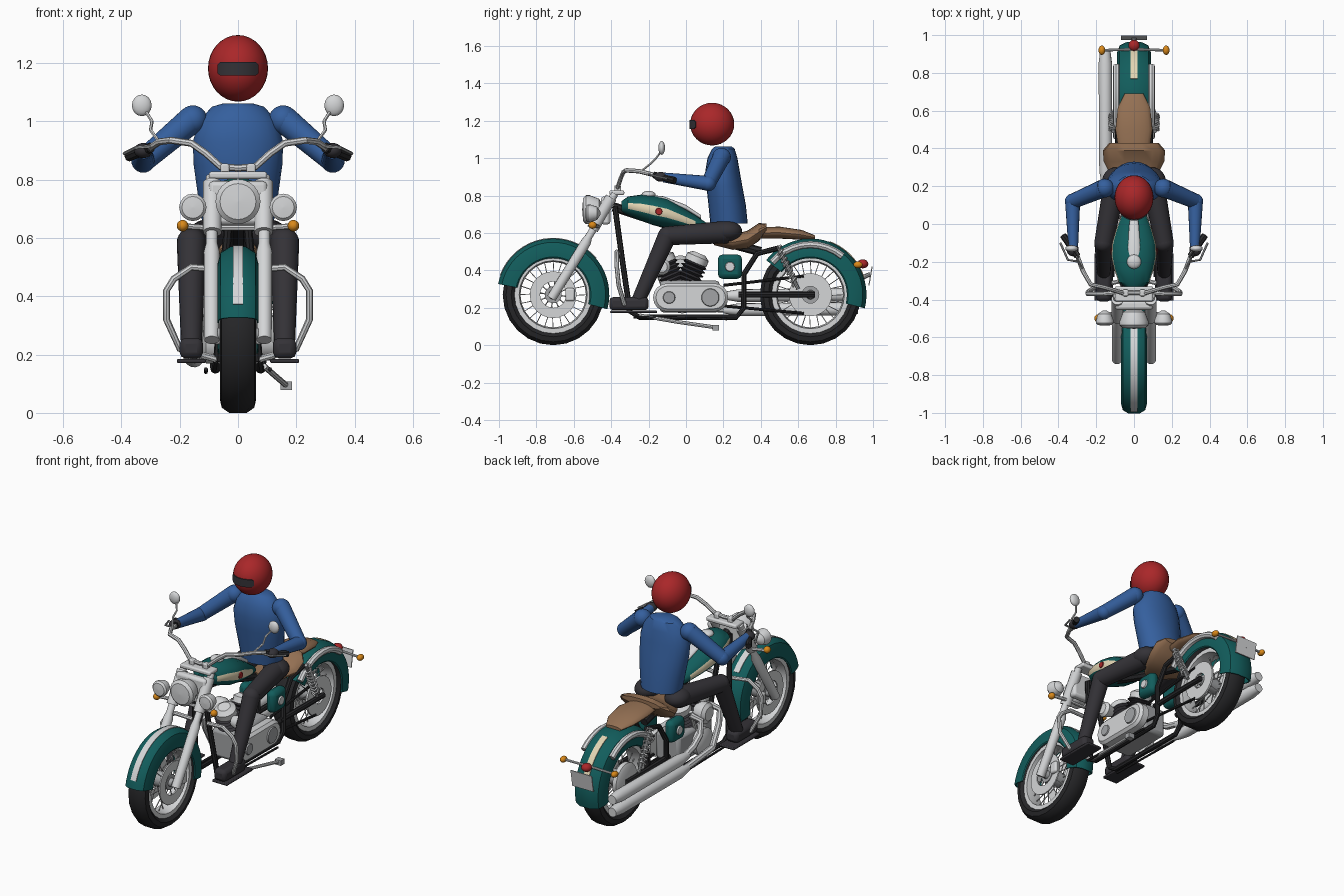
import bpy, bmesh
from math import sin, cos, pi, radians
from mathutils import Vector as V

cube = bpy.data.objects.get("Cube")
if cube:
    bpy.data.objects.remove(cube)


def material(name, r, g, b):
    m = bpy.data.materials.new(name)
    m.use_nodes = True
    m.diffuse_color = (r, g, b, 1)
    m.node_tree.nodes["Principled BSDF"].inputs["Base Color"].default_value = (r, g, b, 1)
    return m


teal = material("teal paint", .006, .11, .108)
red = material("red", .4, .02, .022)
blue = material("blue cloth", .035, .115, .34)
dark = material("charcoal", .034, .032, .038)
black = material("black", .02, .02, .022)
silver = material("chrome", .66, .67, .68)
grey = material("steel", .36, .37, .38)
brown = material("tan leather", .3, .165, .088)
orange = material("orange", .7, .25, .01)
cream = material("cream", .76, .66, .45)


def loft(name, rings, mat, closed=False, mirror=False, angle=35):
    """Skin a list of equal rings; cap the ends or join them up."""
    bm = bmesh.new()
    rows = [[bm.verts.new(p) for p in ring] for ring in rings]
    n = len(rows[0])
    for i in range(len(rows) if closed else len(rows) - 1):
        a, b = rows[i], rows[(i + 1) % len(rows)]
        for j in range(n):
            k = (j + 1) % n
            bm.faces.new((a[j], a[k], b[k], b[j]))
    if not closed:
        bm.faces.new(rows[0])
        bm.faces.new(rows[-1])
    bmesh.ops.recalc_face_normals(bm, faces=bm.faces)
    mesh = bpy.data.meshes.new(name)
    bm.to_mesh(mesh)
    bm.free()
    mesh.materials.append(mat)
    mesh.polygons.foreach_set("use_smooth", [True] * len(mesh.polygons))
    mesh.set_sharp_from_angle(angle=radians(angle))
    ob = bpy.data.objects.new(name, mesh)
    bpy.context.scene.collection.objects.link(ob)
    if mirror:
        ob.modifiers.new("mirror", 'MIRROR').use_mirror_merge = False
    return ob


def paint(ob, mat, rule):
    ob.data.materials.append(mat)
    for p in ob.data.polygons:
        if rule(p):
            p.material_index = 1


def ring(c, u, v, n=16):
    return [V(c) + V(u) * cos(2 * pi * i / n) + V(v) * sin(2 * pi * i / n) for i in range(n)]


def tube(name, pts, r, mat, mirror=False, n=8):
    """Round bar along a path; r is one radius or one per point."""
    pts = [V(p) for p in pts]
    rad = r if isinstance(r, (list, tuple)) else [r] * len(pts)
    tan = [(pts[min(i + 1, len(pts) - 1)] - pts[max(i - 1, 0)]).normalized() for i in range(len(pts))]
    u = tan[0].orthogonal().normalized()
    rings = []
    for i, p in enumerate(pts):
        if i:
            u = tan[i - 1].rotation_difference(tan[i]) @ u
        rings.append(ring(p, u * rad[i], tan[i].cross(u) * rad[i], n))
    return loft(name, rings, mat, mirror=mirror)


def lathe(name, c, prof, mat, axis='x', n=24, closed=False, mirror=False):
    """Turn (offset, radius) pairs around an axis through c."""
    ax, u = (V((1, 0, 0)), V((0, 1, 0))) if axis == 'x' else (V((0, 1, 0)), V((1, 0, 0)))
    up = V((0, 0, 1))
    return loft(name, [ring(V(c) + ax * o, u * r, up * r, n) for o, r in prof], mat, closed, mirror)


def ball(name, c, size, mat, mirror=False, n=12):
    sx, sy, sz = size
    rings = []
    for i in range(n + 1):
        t = pi * min(max(i / n, .01), .99)
        s = sin(t)
        rings.append(ring(V(c) + V((0, 0, sz * cos(t))), (sx * s, 0, 0), (0, sy * s, 0), 2 * n))
    return loft(name, rings, mat, mirror=mirror, angle=60)


def box(name, c, size, mat, mirror=False, bevel=0):
    h = V(size) / 2
    rows = [[V(c) + V((a * h.x, b * h.y, s * h.z)) for a, b in ((-1, -1), (1, -1), (1, 1), (-1, 1))] for s in (-1, 1)]
    ob = loft(name, rows, mat, mirror=mirror)
    if bevel:
        m = ob.modifiers.new("bevel", 'BEVEL')
        m.width, m.segments = bevel, 2
    return ob


def along_y(name, rows, mat, n=20):
    """Body from (y, z, half width, half height) sections."""
    return loft(name, [ring((0, y, z), (w, 0, 0), (0, 0, h), n) for y, z, w, h in rows], mat)


# Wheels
AXLE, FRONT, REAR = .27, -.71, .665
half = [(.062, .225), (.056, .252), (.03, .27)]
tyre = [(-.042, .203)] + [(-x, r) for x, r in half] + half[::-1] + [(.042, .203)]
for label, y in (("front", FRONT), ("rear", REAR)):
    hub = (0, y, AXLE)
    lathe(label + "_tyre", hub, tyre, black, closed=True)
    lathe(label + "_rim", hub, [(-.046, .182), (-.046, .21), (.046, .21), (.046, .182), (0, .175)], silver, closed=True)
    lathe(label + "_hub", hub, [(-.07, .02), (-.05, .025), (-.05, .045), (.05, .045), (.05, .025), (.07, .02)], grey)
    for i in range(24):
        a, b = 2 * pi * i / 24, 2 * pi * (i + (.8 if i % 2 else -.8)) / 24
        x = .035 if i % 4 < 2 else -.035
        tube(label + "_spoke", [(x, y + .04 * cos(b), AXLE + .04 * sin(b)),
             (0, y + .18 * cos(a), AXLE + .18 * sin(a))], .003, silver, n=4)
lathe("brake_disc", (.06, FRONT, AXLE), [(-.004, .07), (-.004, .125), (.004, .125), (.004, .07)], silver, closed=True, mirror=True)
box("brake_caliper", (.07, -.62, .27), (.025, .05, .07), silver, True, .01)
lathe("rear_sprocket", (.07, REAR, AXLE), [(-.006, .045), (-.006, .115), (.006, .115), (.006, .045)], silver, closed=True)
lathe("rear_drum", (-.06, REAR, AXLE), [(-.02, .08), (-.01, .1), (.015, .1)], silver)


# Fenders
def fender(name, y, w, a0, a1, stripe, lo, hi):
    R = .302
    side = [(w, R - .1), (w, R - .06), (.85 * w, R - .022), (.4 * w, R - .002)]
    outer = side + [(-x, r) for x, r in side[::-1]]
    prof = outer + [(x * .93, r - .007) for x, r in outer[::-1]]
    rings = []
    for i in range(29):
        a = radians(a0 + (a1 - a0) * i / 28)
        rings.append([V((x, y + r * cos(a), AXLE + r * sin(a))) for x, r in prof])
    loft(name, rings, teal)
    # thin centre stripe on the crown
    rows = []
    for i in range(17):
        a = radians(lo + (hi - lo) * i / 16)
        rows.append([V((x, y + r * cos(a), AXLE + r * sin(a))) for x, r in
                     ((-.018, R - .004), (.018, R - .004), (.018, R + .002), (-.018, R + .002))])
    loft(name + "_stripe", rows, stripe)


fender("front_fender", FRONT, .07, 169, -15, silver, 160, 40)
fender("rear_fender", REAR, .09, 142, -14, cream, 70, 18)
arc = [radians(140 - 10 * i) for i in range(10)]
tube("fender_rail", [(.092, REAR + .268 * cos(a), AXLE + .268 * sin(a)) for a in arc], .019, silver, True)

# Fork, lamps and handlebar
tube("fork_leg", [(.09, -.38, .81), (.09, -.52, .58), (.09, -.535, .55), (.09, -.72, .25)], [.02, .02, .028, .026], silver, True, 12)
tube("fork_cover", [(.088, -.4, .79), (.088, -.5, .62)], .032, silver, True, 12)
box("fork_cowl", (0, -.43, .72), (.2, .05, .15), silver, bevel=.015)
box("top_clamp", (0, -.37, .815), (.2, .08, .025), silver, bevel=.008)
box("bar_riser", (.045, -.365, .83), (.03, .035, .05), silver, True, .006)
lamp = [(-.055, .02), (-.05, .8), (-.035, 1), (-.015, 1), (.035, .75), (.06, .2)]
lathe("headlight", (0, -.5, .725), [(o, r * .077) for o, r in lamp], silver, 'y')
lathe("spot_lamp", (.155, -.5, .705), [(o * .7, r * .047) for o, r in lamp], silver, 'y', 16, mirror=True)
tube("lamp_bar", [(-.18, -.49, .64), (-.1, -.47, .635), (.1, -.47, .635), (.18, -.49, .64)], .01, silver)
ball("front_indicator", (.19, -.5, .642), (.02, .022, .02), orange, True, 8)
tube("handlebar", [(0, -.365, .84), (.06, -.365, .845), (.11, -.35, .89), (.16, -.335, .925), (.23, -.32, .935),
     (.27, -.25, .93), (.3, -.17, .91), (.36, -.08, .885)], .012, silver, True)
tube("grip", [(.3, -.17, .91), (.375, -.06, .88)], .018, black, True)
tube("lever", [(.29, -.2, .915), (.35, -.19, .91), (.39, -.1, .89)], .006, grey, True, 6)
tube("mirror_stem", [(.27, -.24, .93), (.3, -.19, .97), (.295, -.16, 1.0), (.32, -.13, 1.04)], .006, silver, True, 6)
ball("mirror", (.33, -.13, 1.055), (.034, .018, .037), silver, True, 8)

# Tank and seat
tank = along_y("fuel_tank", [(-.345, .74, .03, .03), (-.31, .745, .08, .05), (-.24, .735, .105, .07), (-.17, .72, .12, .08),
               (-.1, .705, .115, .078), (-.03, .68, .095, .063), (.05, .65, .065, .045), (.13, .62, .03, .02)], teal)
paint(tank, cream, lambda p: -.25 < p.normal.z < .42 and -.3 < p.center.y < .06 and abs(p.center.x) > .05)
lathe("tank_badge", (.118, -.145, .715), [(0, .019), (.006, .017)], red, n=12, mirror=True)
along_y("tank_console", [(-.23, .795, .03, .012), (-.12, .782, .034, .014), (0, .736, .025, .014), (.08, .685, .012, .01)], silver)
ball("speedometer", (0, -.2, .805), (.038, .038, .02), silver, n=8)
along_y("rider_seat", [(.15, .565, .05, .03), (.25, .55, .12, .04), (.33, .565, .16, .048), (.39, .605, .165, .048), (.43, .63, .13, .02)], brown)
along_y("pillion_seat", [(.38, .6, .08, .03), (.5, .602, .098, .032), (.62, .59, .085, .026), (.69, .575, .05, .012)], brown)

# Engine
box("crankcase", (0, .02, .26), (.16, .32, .17), grey, bevel=.02)
for label, s in (("front", -1), ("rear", 1)):
    axis = V((0, s * sin(.4), cos(.4)))
    base = V((0, -.03 + s * .03, .32))
    side = axis.cross(V((1, 0, 0)))
    rows = []
    for i in range(13):
        r = .07 if i % 2 else .05
        rows.append(ring(base + axis * (.011 * i), (r, 0, 0), side * r, 16))
    loft(label + "_cylinder", rows, dark)
    tube(label + "_cylinder_head", [base + axis * .13, base + axis * .165, base + axis * .185], [.062, .062, .035], silver, n=16)
    tube(label + "_pushrod", [(-.07, base.y, .3), V((-.07, 0, 0)) + base + axis * .14], .012, silver)
hull = []
for x, k in ((.08, 1), (.12, 1), (.135, .8)):
    hull.append([V((x, cy + .076 * k * cos(a), .255 + .076 * k * sin(a))) for cy, start in ((.15, -90), (-.1, 90))
                 for a in (radians(start + 22.5 * i) for i in range(9))])
loft("primary_cover", hull, silver)
lathe("clutch_cover", (.13, .13, .255), [(0, .05), (.012, .045)], grey)
lathe("alternator_cover", (.13, -.09, .255), [(0, .035), (.012, .03)], grey)
lathe("horn", (.1, -.13, .42), [(-.04, .03), (.01, .045), (.025, .03)], silver)
lathe("air_cleaner", (-.1, -.03, .42), [(.05, .04), (.02, .06), (-.02, .06), (-.035, .04)], silver)
lathe("gear_cover", (-.08, -.02, .25), [(0, .08), (-.03, .08), (-.045, .05)], silver)
box("side_cover", (.09, .235, .42), (.06, .13, .13), teal, True, .025)
lathe("cover_cap", (.12, .235, .42), [(0, .027), (.008, .024)], silver, n=10, mirror=True)

# Frame, rear suspension and guards
tube("cradle", [(.025, -.38, .74), (.05, -.34, .45), (.07, -.3, .18), (.075, -.25, .15), (.08, .27, .15), (.085, .31, .2),
     (.085, .31, .38), (.085, .38, .49), (.085, .5, .52)], .015, black, True)
tube("backbone", [(0, -.39, .74), (0, .1, .58), (0, .4, .5)], .025, black)
tube("swingarm", [(.08, .28, .27), (.085, .5, .27), (.085, .69, .27)], .016, black, True)
tube("drive_belt", [(.075, .2, .32), (.075, .63, .37)], .008, black)
tube("drive_belt_lower", [(.075, .2, .21), (.075, .63, .17)], .008, black)
tube("shock_rod", [(.11, .49, .53), (.105, .6, .3)], .01, grey, True)
coil = [(.11 + .022 * cos(i), .495 + .0016 * i + .01 * sin(i), .52 - .0034 * i + .02 * sin(i)) for i in range(56)]
tube("shock_spring", coil, .006, silver, True, 5)
tube("crash_bar", [(.05, -.36, .49), (.16, -.37, .5), (.22, -.37, .46), (.245, -.37, .42), (.245, -.36, .32),
     (.2, -.33, .22), (.06, -.3, .18)], .012, silver, True)
box("footboard", (.16, -.28, .178), (.1, .25, .014), dark, True, .005)
tube("side_stand", [(.09, -.25, .16), (.13, -.05, .125), (.165, .16, .095)], .01, silver)
box("stand_foot", (.165, .16, .093), (.04, .035, .03), grey)
tube("brake_rod", [(.11, -.28, .15), (.11, .22, .14)], .007, black, True, 6)

# Exhausts
for label, y0, z0, z1 in (("upper", .06, .43, .265), ("lower", -.12, .43, .19)):
    tube(label + "_header", [(-.07, y0, z0), (-.12, y0 - .03, z0 - .03), (-.135, y0, .33), (-.14, y0 + .07, z1 + .02),
         (-.15, .24, z1)], .019, silver)
    tube(label + "_muffler", [(-.15, .2, z1), (-.15, .28, z1), (-.152, .85, z1 + .005), (-.152, .92, z1 + .005)],
         [.02, .034, .036, .027], silver, n=14)

# Tail
ball("tail_light", (0, .945, .435), (.03, .03, .024), red, n=8)
tube("indicator_bar", [(-.16, .92, .43), (0, .925, .435), (.16, .92, .43)], .007, silver)
ball("rear_indicator", (.17, .92, .43), (.018, .025, .018), orange, True, 8)
tube("plate_bracket", [(0, .94, .36), (0, .985, .38)], .012, grey)
loft("number_plate", [[(x, .975 + d, .32), (x, .992 + d, .42), (x, .998 + d, .42), (x, .981 + d, .32)]
     for x, d in ((-.07, 0), (.07, 0))], silver)

# Rider
torso = [(1.062, .2, .05, .045), (1.05, .2, .09, .06), (1.0, .195, .135, .08), (.93, .195, .155, .092),
         (.85, .205, .152, .096), (.75, .22, .138, .1), (.65, .23, .122, .1)]
loft("torso", [ring((0, y, z), (w, 0, 0), (0, d, 0), 24) for z, y, w, d in torso], blue)
ball("shoulder", (.155, .19, 1.005), (.05, .05, .05), blue, True)
tube("upper_arm", [(.16, .19, 1.005), (.325, .12, .865)], [.048, .04], blue, True, 16)
ball("elbow", (.325, .12, .865), (.041, .041, .041), blue, True)
tube("forearm", [(.325, .12, .865), (.322, -.12, .897)], [.04, .026], blue, True, 16)
ball("glove", (.325, -.135, .9), (.032, .036, .026), dark, True)
ball("hip", (.1, .22, .61), (.07, .08, .055), dark, True)
tube("thigh", [(.1, .22, .605), (.16, -.1, .585)], [.06, .05], dark, True, 16)
ball("knee", (.16, -.1, .585), (.05, .05, .05), dark, True)
tube("shin", [(.16, -.1, .585), (.16, -.255, .24)], [.05, .036], dark, True, 16)
box("boot", (.16, -.305, .222), (.08, .21, .07), dark, True, .02)
hx, hy, hz = .103, .118, .114
ball("helmet", (0, .14, 1.182), (hx, hy, hz), red, n=16)
rows = []
for i in range(13):
    a = radians(-42 + 7 * i)
    h = .023 if 0 < i < 12 else .014
    rows.append([V((k * hx * sin(a), .14 - k * hy * cos(a), 1.18 + s * h)) for k, s in ((.95, -1), (1.03, -1), (1.03, 1), (.95, 1))])
loft("visor", rows, dark)
